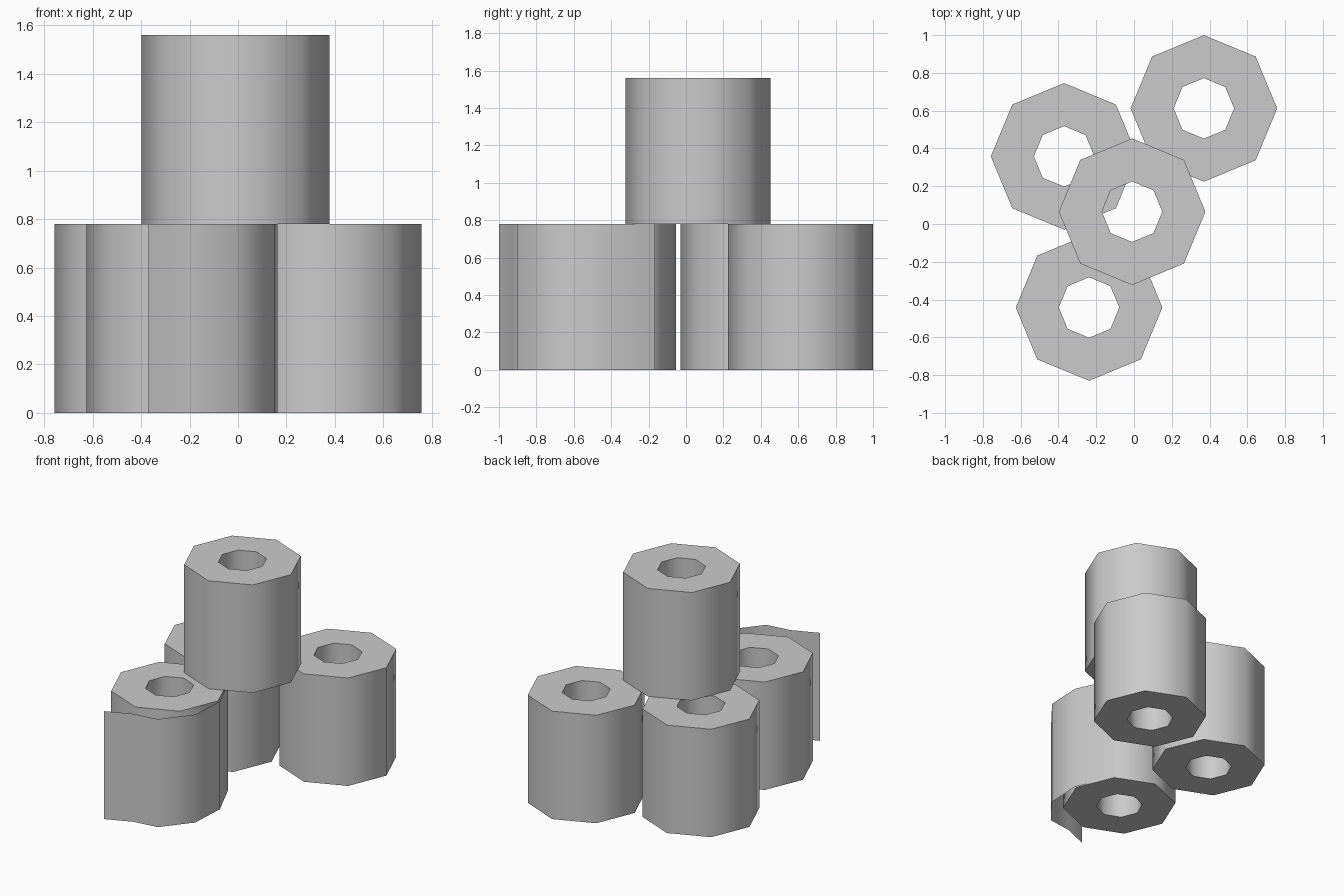
import bpy, bmesh
from math import cos, sin, pi, radians

if "Cube" in bpy.data.objects:
    bpy.data.objects.remove(bpy.data.objects["Cube"])

R_OUT, R_IN, H, SIDES = 0.388, 0.16, 0.78, 8


def finish(name, bm):
    mesh = bpy.data.meshes.new(name)
    bm.to_mesh(mesh)
    bm.free()
    obj = bpy.data.objects.new(name, mesh)
    bpy.context.collection.objects.link(obj)
    bpy.ops.object.select_all(action='DESELECT')
    obj.select_set(True)
    bpy.context.view_layer.objects.active = obj
    bpy.ops.object.shade_smooth_by_angle(angle=radians(50))
    return obj


def roll(name, x, y, z):
    # Hollow octagonal roll: rectangular section carried round the axis
    bm = bmesh.new()
    section = [(R_OUT, 0), (R_OUT, H), (R_IN, H), (R_IN, 0)]
    rings = []
    for i in range(SIDES):
        a = 2 * pi * i / SIDES
        rings.append([bm.verts.new((x + r * cos(a), y + r * sin(a), z + h))
                      for r, h in section])
    for i in range(SIDES):
        p, q = rings[i], rings[(i + 1) % SIDES]
        for j in range(4):
            k = (j + 1) % 4
            bm.faces.new((p[j], q[j], q[k], p[k]))
    bmesh.ops.recalc_face_normals(bm, faces=bm.faces)
    return finish(name, bm)


# Three rolls on the ground and one stacked on top
roll("left_roll", -0.37, 0.358, 0)
roll("right_roll", 0.37, 0.612, 0)
roll("front_roll", -0.238, -0.442, 0)
roll("top_roll", -0.01, 0.065, H)

# Loose paper sheet unwinding from the front roll
path = [(0.037, -0.165), (0.163, -0.44), (0.15, -0.70),
        (-0.01, -0.90), (-0.19, -0.925), (-0.37, -1.0)]
bm = bmesh.new()
cols = [[bm.verts.new((x, y, z)) for z in (0, H)] for x, y in path]
for a, b in zip(cols, cols[1:]):
    bm.faces.new((a[0], a[1], b[1], b[0]))
finish("loose_sheet", bm)
